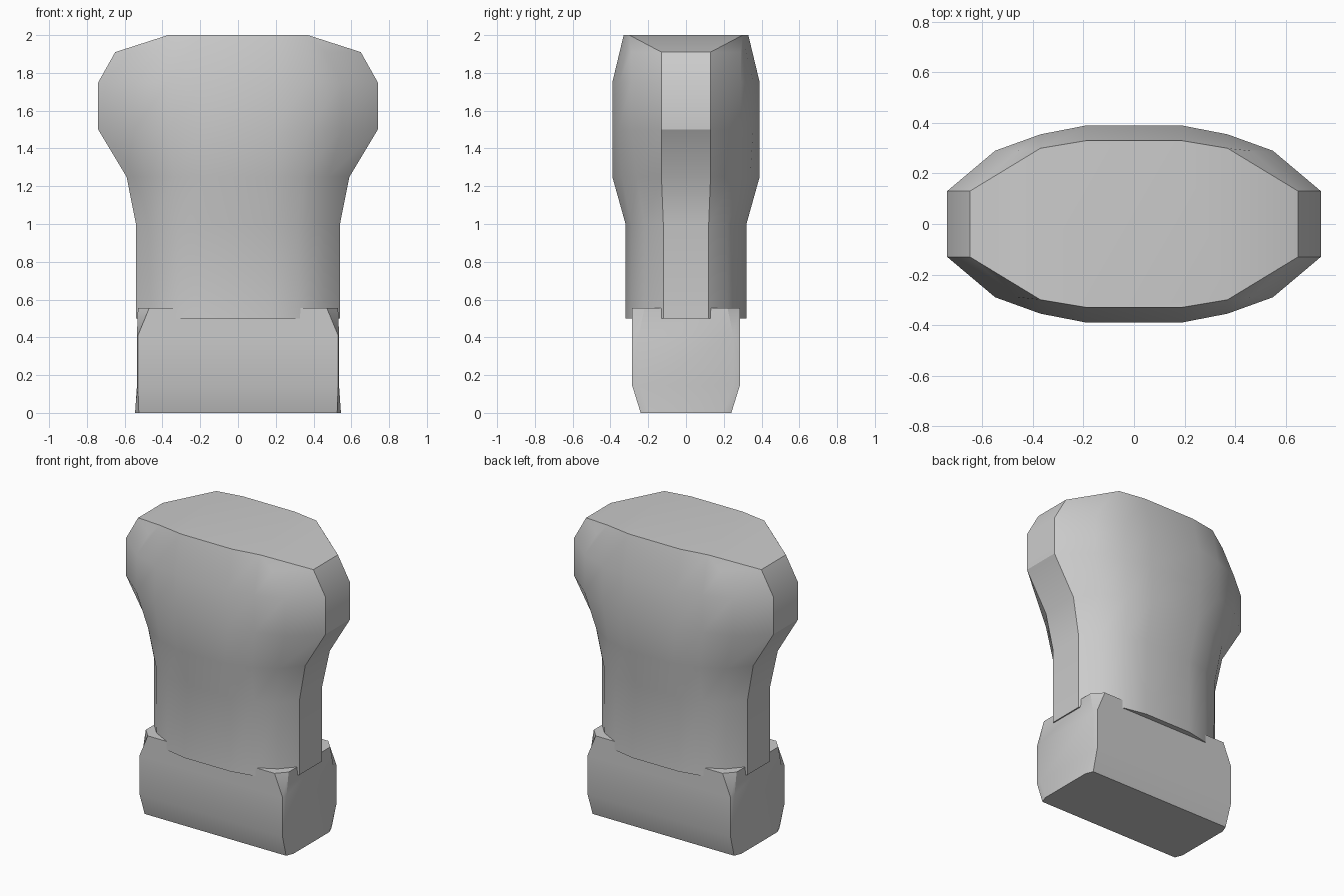
import bpy, bmesh

if "Cube" in bpy.data.objects:
    bpy.data.objects.remove(bpy.data.objects["Cube"])


def ring_points(quarter):
    """Mirror a quarter outline (side to front order) into a closed ring."""
    q = quarter
    return ([(x, y, z) for x, y, z in q] +
            [(-x, y, z) for x, y, z in reversed(q)] +
            [(-x, -y, z) for x, y, z in q] +
            [(x, -y, z) for x, y, z in reversed(q)])


def loft(name, quarters, shoulders=False):
    bm = bmesh.new()
    rings = [[bm.verts.new(p) for p in ring_points(q)] for q in quarters]
    n = len(rings[0])
    for low, high in zip(rings, rings[1:]):
        for i in range(n):
            j = (i + 1) % n
            bm.faces.new((low[i], low[j], high[j], high[i]))
    bm.faces.new(rings[0])
    t = rings[-1]
    if shoulders:
        # flat neck area, sloping shoulder panels and small corner facets
        bm.faces.new((t[2], t[3], t[4], t[5], t[10], t[11], t[12], t[13]))
        bm.faces.new((t[0], t[2], t[13], t[15]))
        bm.faces.new((t[5], t[7], t[8], t[10]))
        for a in (0, 5, 8, 13):
            bm.faces.new(t[a:a + 3])
    else:
        bm.faces.new(t)
    bmesh.ops.recalc_face_normals(bm, faces=bm.faces)
    mesh = bpy.data.meshes.new(name)
    bm.to_mesh(mesh)
    bm.free()
    ob = bpy.data.objects.new(name, mesh)
    bpy.context.collection.objects.link(ob)
    bpy.ops.object.select_all(action='DESELECT')
    ob.select_set(True)
    bpy.context.view_layer.objects.active = ob
    bpy.ops.object.shade_smooth_by_angle(angle=0.52)
    return ob


def level(z, *outline):
    return [(x, y, z) for x, y in outline]


# Chest and waist
loft("torso", [
    level(0.50, (0.54, 0.12), (0.45, 0.22), (0.32, 0.29), (0.17, 0.32)),
    level(1.00, (0.54, 0.12), (0.455, 0.22), (0.32, 0.29), (0.17, 0.32)),
    level(1.25, (0.59, 0.13), (0.48, 0.26), (0.34, 0.34), (0.18, 0.39)),
    level(1.50, (0.74, 0.13), (0.55, 0.29), (0.37, 0.355), (0.19, 0.39)),
    level(1.75, (0.74, 0.13), (0.55, 0.29), (0.37, 0.355), (0.19, 0.39)),
    level(1.91, (0.65, 0.13), (0.46, 0.29)) +
    level(2.00, (0.37, 0.30), (0.19, 0.33)),
], shoulders=True)

# Hip block with softened corners
loft("pelvis", [
    level(0.00, (0.545, 0.19), (0.525, 0.24)),
    level(0.145, (0.535, 0.25), (0.53, 0.285)),
    level(0.41, (0.535, 0.25), (0.53, 0.285)),
    level(0.555, (0.53, 0.22), (0.47, 0.285)),
])
